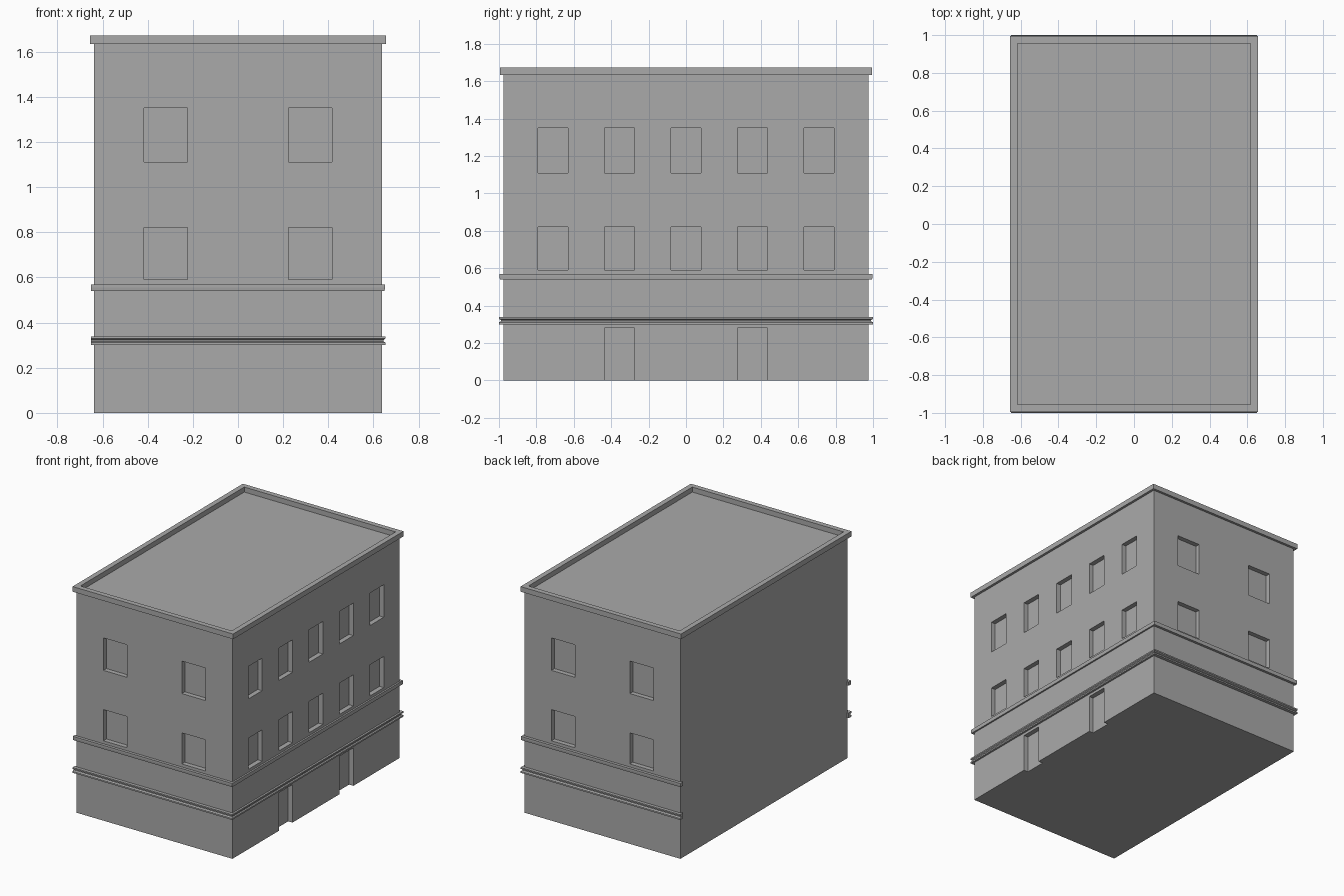
import bpy
import bmesh
from mathutils import Matrix, Vector

cube = bpy.data.objects.get("Cube")
if cube:
    bpy.data.objects.remove(cube, do_unlink=True)

WALL_X, WALL_Y, ROOF_Z = 0.638, 0.976, 1.635
RECESS = 0.035

grey = bpy.data.materials.new("plain_grey")
grey.use_nodes = True
COLOUR = (0.4, 0.4, 0.4, 1)
grey.diffuse_color = COLOUR
grey.node_tree.nodes["Principled BSDF"].inputs["Base Color"].default_value = COLOUR


def finish(name, bm):
    bmesh.ops.recalc_face_normals(bm, faces=bm.faces)
    mesh = bpy.data.meshes.new(name)
    bm.to_mesh(mesh)
    bm.free()
    mesh.materials.append(grey)
    obj = bpy.data.objects.new(name, mesh)
    bpy.context.collection.objects.link(obj)
    return obj


def add_box(bm, low, high):
    low, high = Vector(low), Vector(high)
    matrix = Matrix.Translation((low + high) / 2) @ Matrix.Diagonal((*(high - low), 1))
    bmesh.ops.create_cube(bm, size=1, matrix=matrix)


def loft(name, rings, closed):
    """Join matching profile rings; cap the ends of an open run."""
    bm = bmesh.new()
    loops = [[bm.verts.new(p) for p in ring] for ring in rings]
    pairs = list(zip(loops, loops[1:]))
    if closed:
        pairs.append((loops[-1], loops[0]))
    else:
        bm.faces.new(loops[0])
        bm.faces.new(loops[-1])
    for a, b in pairs:
        for i in range(len(a)):
            j = (i + 1) % len(a)
            bm.faces.new((a[i], a[j], b[j], b[i]))
    return finish(name, bm)


# Main block
bm = bmesh.new()
add_box(bm, (-WALL_X, -WALL_Y, 0), (WALL_X, WALL_Y, ROOF_Z))
walls = finish("walls", bm)

# Recessed windows on three sides, and doorways on one long side
bm = bmesh.new()
FLOORS = ((0.59, 0.82), (1.11, 1.35))
for bottom, top in FLOORS:
    for side in (-1, 1):
        for x in (-0.32, 0.32):
            y1, y2 = sorted((side * (WALL_Y - RECESS), side * (WALL_Y + 0.1)))
            add_box(bm, (x - 0.096, y1, bottom), (x + 0.096, y2, top))
    for i in range(-2, 3):
        y = i * 0.355
        add_box(bm, (WALL_X - RECESS, y - 0.08, bottom), (WALL_X + 0.1, y + 0.08, top))
for y in (-0.355, 0.355):
    add_box(bm, (WALL_X - RECESS, y - 0.08, -0.1), (WALL_X + 0.1, y + 0.08, 0.28))
cutter = finish("opening_cutter", bm)
cutter.hide_render = True

cut = walls.modifiers.new("openings", "BOOLEAN")
cut.operation = "DIFFERENCE"
cut.solver = "EXACT"
cut.object = cutter
bpy.context.view_layer.objects.active = walls
bpy.ops.object.modifier_apply(modifier=cut.name)
bpy.data.objects.remove(cutter, do_unlink=True)


# Moulded bands wrapping the front, one long side and the back
def band(name, profile):
    def ring(corner_x, side):
        return [((WALL_X + out * 0.6) if corner_x else -0.652,
                 side * (WALL_Y + out), z) for out, z in profile]
    loft(name, [ring(False, -1), ring(True, -1), ring(True, 1), ring(False, 1)], False)


band("upper_band", [(-0.01, 0.54), (0.019, 0.54), (0.021, 0.555),
                    (0.021, 0.568), (-0.01, 0.568)])
band("lower_band", [(-0.01, 0.3), (0.024, 0.3), (0.024, 0.311), (0.012, 0.317),
                    (0.012, 0.323), (0.024, 0.329), (0.024, 0.339), (-0.01, 0.339)])

# Parapet cornice around the roof
SECTION = ((-0.02, 1.634), (0.018, 1.634), (0.018, 1.672), (-0.02, 1.672))
corners = ((-1, -1), (1, -1), (1, 1), (-1, 1))
loft("roof_cornice",
     [[(sx * (WALL_X + out), sy * (WALL_Y + out), z) for out, z in SECTION]
      for sx, sy in corners], True)
